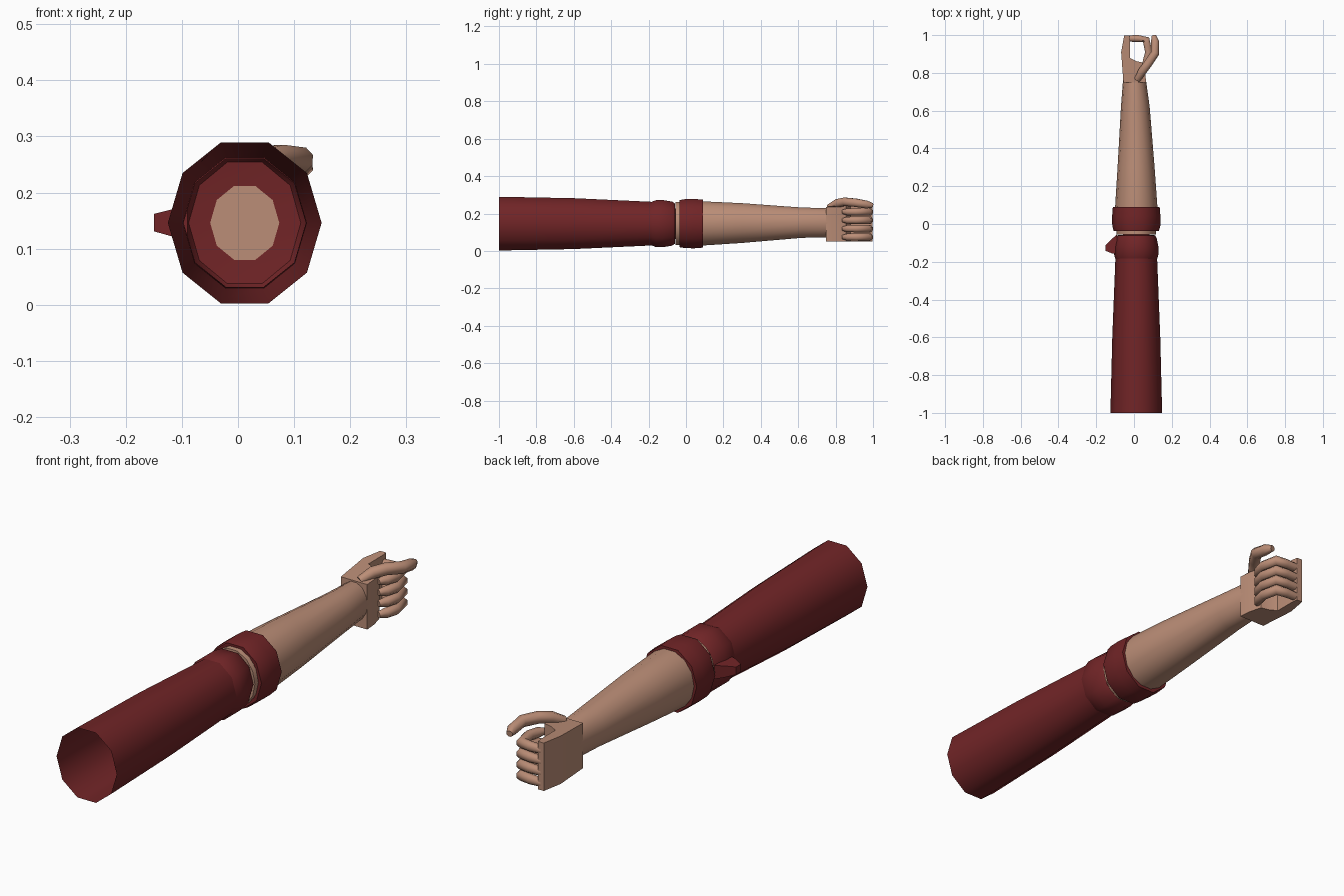
import bpy, bmesh, math
from mathutils import Vector

if "Cube" in bpy.data.objects:
    bpy.data.objects.remove(bpy.data.objects["Cube"])


def material(name, rgb):
    m = bpy.data.materials.new(name)
    m.diffuse_color = (*rgb, 1)
    m.use_nodes = True
    m.node_tree.nodes["Principled BSDF"].inputs["Base Color"].default_value = m.diffuse_color
    return m


RED = material("dark_red_cloth", (0.165, 0.018, 0.020))
SKIN = material("skin", (0.50, 0.27, 0.185))


def finish(name, bm, mat, angle=40, recalc=True):
    if recalc:
        bmesh.ops.recalc_face_normals(bm, faces=bm.faces)
    me = bpy.data.meshes.new(name)
    bm.to_mesh(me)
    bm.free()
    me.materials.append(mat)
    ob = bpy.data.objects.new(name, me)
    bpy.context.collection.objects.link(ob)
    bpy.ops.object.select_all(action='DESELECT')
    bpy.context.view_layer.objects.active = ob
    ob.select_set(True)
    bpy.ops.object.shade_smooth_by_angle(angle=math.radians(angle))
    return ob


def skin_rings(bm, rings, start_cap, end_cap):
    loops = [[bm.verts.new(p) for p in ring] for ring in rings]
    n = len(loops[0])
    for a, b in zip(loops, loops[1:]):
        for i in range(n):
            j = (i + 1) % n
            bm.faces.new((a[i], a[j], b[j], b[i]))
    if start_cap:
        bm.faces.new(loops[0][::-1])
    if end_cap:
        bm.faces.new(loops[-1])


def limb(name, profile, mat, n=10, start_cap=False, end_cap=False):
    """Oval rings along y: (y, radius x, radius z, centre x, centre z)."""
    bm = bmesh.new()
    rings = [[(cx + rx * math.cos(math.tau * i / n), y,
               cz + rz * math.sin(math.tau * i / n)) for i in range(n)]
             for y, rx, rz, cx, cz in profile]
    skin_rings(bm, rings, start_cap, end_cap)
    return finish(name, bm, mat)


def tube(name, path, mat, n=8):
    """Capped tube through points (x, y, z, radius)."""
    bm = bmesh.new()
    pts = [Vector(p[:3]) for p in path]
    rings = []
    for k, p in enumerate(pts):
        t = (pts[min(k + 1, len(pts) - 1)] - pts[max(k - 1, 0)]).normalized()
        side = t.cross(Vector((0, 0, 1))).normalized()
        up = side.cross(t)
        rings.append([p + path[k][3] * (side * math.cos(math.tau * (i + .5) / n)
                                        + up * math.sin(math.tau * (i + .5) / n))
                      for i in range(n)])
    skin_rings(bm, rings, True, True)
    return finish(name, bm, mat, 50)


CX, CZ = 0.012, 0.146

# Open upper sleeve, and the bulging elbow closed by a small disc
limb("upper_sleeve", [(-1, .137, .151, CX, CZ), (-.6, .127, .143, CX, CZ),
                      (-.17, .110, .122, CX, CZ)], RED)
limb("elbow_cuff", [(-.19, .109, .120, CX, CZ), (-.16, .118, .132, CX, CZ),
                    (-.12, .117, .132, CX, CZ), (-.075, .108, .124, CX, CZ),
                    (-.06, .100, .114, CX, CZ), (-.055, .052, .058, CX, CZ)],
     RED, end_cap=True)

# Pointed knot on the outer side of the elbow
bm = bmesh.new()
skin_rings(bm, [
    [(-.09, -.16, .118), (-.09, -.055, .118), (-.09, -.055, .174), (-.09, -.16, .174)],
    [(-.118, -.155, .122), (-.118, -.08, .122), (-.118, -.08, .170), (-.118, -.155, .170)],
    [(-.150, -.142, .131), (-.150, -.112, .131), (-.150, -.112, .162), (-.150, -.142, .162)],
], True, True)
finish("elbow_knot", bm, RED, 30)

# Forearm and its band
limb("forearm", [(-.056, .104, .118, CX, CZ), (.09, .112, .121, CX, .147),
                 (.30, .098, .109, .011, .149), (.62, .076, .083, .007, .151),
                 (.75, .062, .080, .003, .151), (.79, .058, .074, .0, .15)],
     SKIN, n=14, start_cap=True, end_cap=True)
limb("forearm_band", [(-.035, .104, .118, CX, CZ), (-.036, .120, .132, CX, CZ),
                      (-.01, .127, .137, CX, CZ), (.04, .128, .139, CX, CZ),
                      (.09, .124, .135, CX, CZ), (.091, .109, .118, CX, CZ)], RED)

# Palm block wrapping the left side of the grip
outline = [(-.056, .748), (.064, .748), (.060, .80), (.045, .855), (.012, .862),
           (-.022, .88), (-.022, .968), (-.025, .998), (-.052, .998), (-.068, .91)]
bm = bmesh.new()
skin_rings(bm, [[(x, y, .05) for x, y in outline],
                [(x, y, .235 + .012 * (y > .85)) for x, y in outline]], True, True)
finish("palm", bm, SKIN, 25)

# Four curled fingers stacked vertically
for i, z in enumerate((.074, .119, .164, .209)):
    tube(f"finger_{i + 1}", [(-.045, .982, z, .017), (.02, .982, z, .020),
                             (.064, .975, z, .022), (.078, .91, z, .021),
                             (.066, .865, z, .020), (.052, .838, z, .012)], SKIN)

# Thumb lying over the top of the fist
tube("thumb", [(.018, .765, .232, .018), (.045, .81, .255, .024),
               (.075, .85, .263, .024), (.112, .905, .258, .024),
               (.112, .965, .248, .023), (.104, .998, .243, .013)], SKIN)
